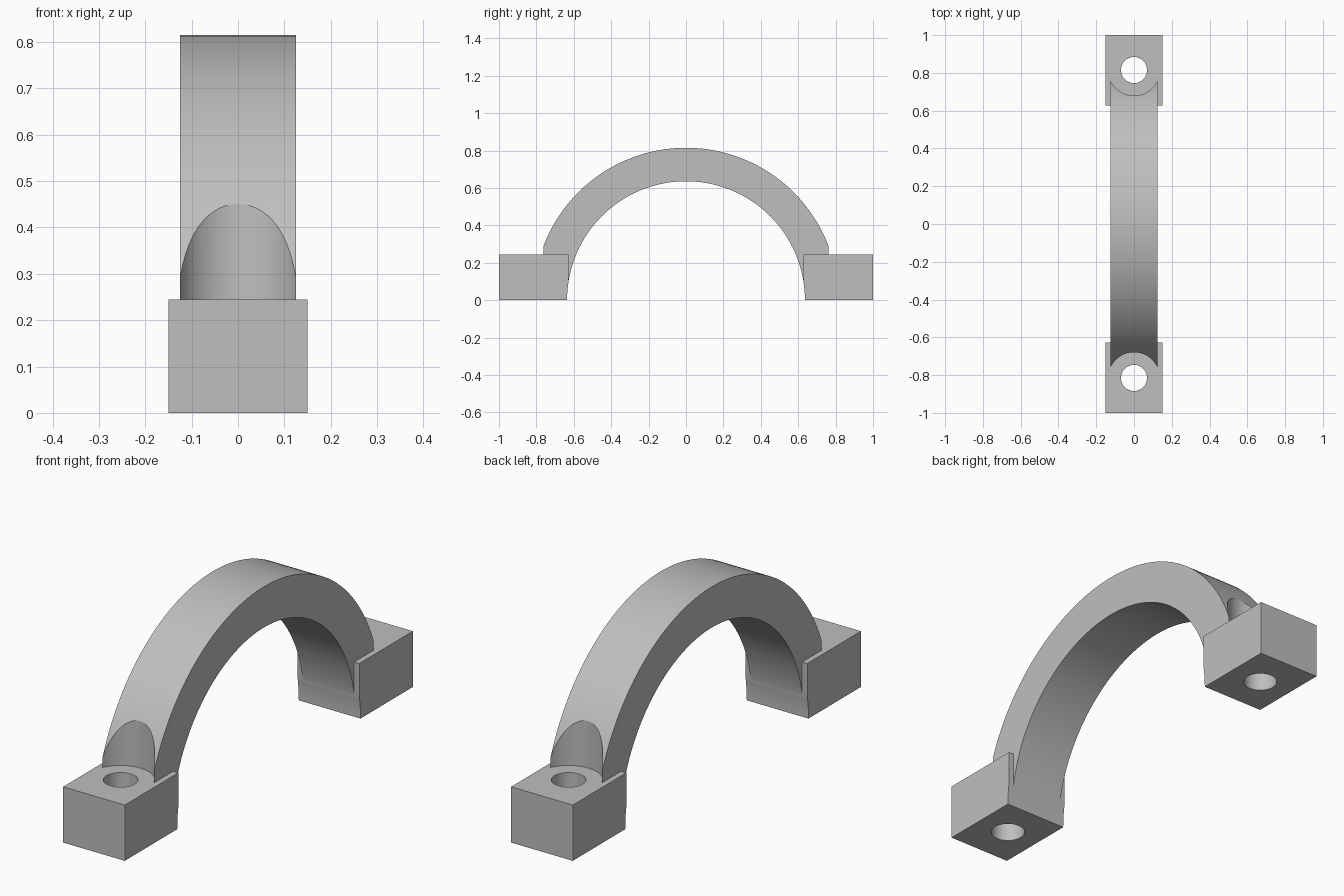
import bpy, bmesh, math
from mathutils import Matrix

OUTER, INNER = 0.815, 0.636      # arch radii, centred on the floor
BLOCK_H, HOLE_Y = 0.245, 0.815   # foot height and bolt position

cube = bpy.data.objects.get("Cube")
if cube:
    bpy.data.objects.remove(cube, do_unlink=True)

grey = bpy.data.materials.new("plain grey")
grey.use_nodes = True
colour = (0.52, 0.52, 0.52, 1)
grey.diffuse_color = colour
grey.node_tree.nodes["Principled BSDF"].inputs["Base Color"].default_value = colour


def finish(bm, name):
    bmesh.ops.recalc_face_normals(bm, faces=bm.faces)
    mesh = bpy.data.meshes.new(name)
    bm.to_mesh(mesh)
    bm.free()
    mesh.materials.append(grey)
    obj = bpy.data.objects.new(name, mesh)
    bpy.context.collection.objects.link(obj)
    return obj


def extrude_profile(name, points, half_width):
    """Solid from a (y, z) outline, extruded along x."""
    bm = bmesh.new()
    face = bm.faces.new([bm.verts.new((-half_width, y, z)) for y, z in points])
    out = bmesh.ops.extrude_face_region(bm, geom=[face])
    verts = [v for v in out["geom"] if isinstance(v, bmesh.types.BMVert)]
    bmesh.ops.translate(bm, verts=verts, vec=(2 * half_width, 0, 0))
    return finish(bm, name)


def cylinder(name, radius, depth, centre, along_x=False, sides=64):
    bm = bmesh.new()
    turn = Matrix.Rotation(math.pi / 2, 4, "Y") if along_x else Matrix()
    bmesh.ops.create_cone(bm, cap_ends=True, segments=sides, radius1=radius,
                          radius2=radius, depth=depth,
                          matrix=Matrix.Translation(centre) @ turn)
    return finish(bm, name)


def combine(target, tool, operation):
    mod = target.modifiers.new(operation, "BOOLEAN")
    mod.operation, mod.solver, mod.object = operation, "EXACT", tool
    bpy.context.view_layer.objects.active = target
    bpy.ops.object.modifier_apply(modifier=mod.name)
    bpy.data.objects.remove(tool, do_unlink=True)


# Arch: solid round segment, hollowed out later together with the feet
start = math.asin(0.1 / OUTER)
steps = 96
arc = [start + (math.pi - 2 * start) * i / steps for i in range(steps + 1)]
arch = extrude_profile("arched_clamp",
                       [(OUTER * math.cos(a), OUTER * math.sin(a)) for a in arc], 0.125)

# Feet: bolt head clearance in the arch, then the mounting block
for side in (-1, 1):
    combine(arch, cylinder("clearance", 0.136, 0.8, (0, side * HOLE_Y, 0.6)), "DIFFERENCE")
    near, far = side * 0.628, side
    combine(arch, extrude_profile("foot", [(near, 0), (far, 0), (far, BLOCK_H),
                                           (near, BLOCK_H)], 0.15), "UNION")

# Inner bore and bolt holes
combine(arch, cylinder("bore", INNER, 1, (0, 0, 0), True, 192), "DIFFERENCE")
for side in (-1, 1):
    combine(arch, cylinder("bolt_hole", 0.069, 1, (0, side * HOLE_Y, 0)), "DIFFERENCE")

# Smooth curved surfaces, keep edges sharp
bpy.ops.object.select_all(action="DESELECT")
arch.select_set(True)
bpy.context.view_layer.objects.active = arch
bpy.ops.object.shade_smooth_by_angle(angle=math.radians(25))
